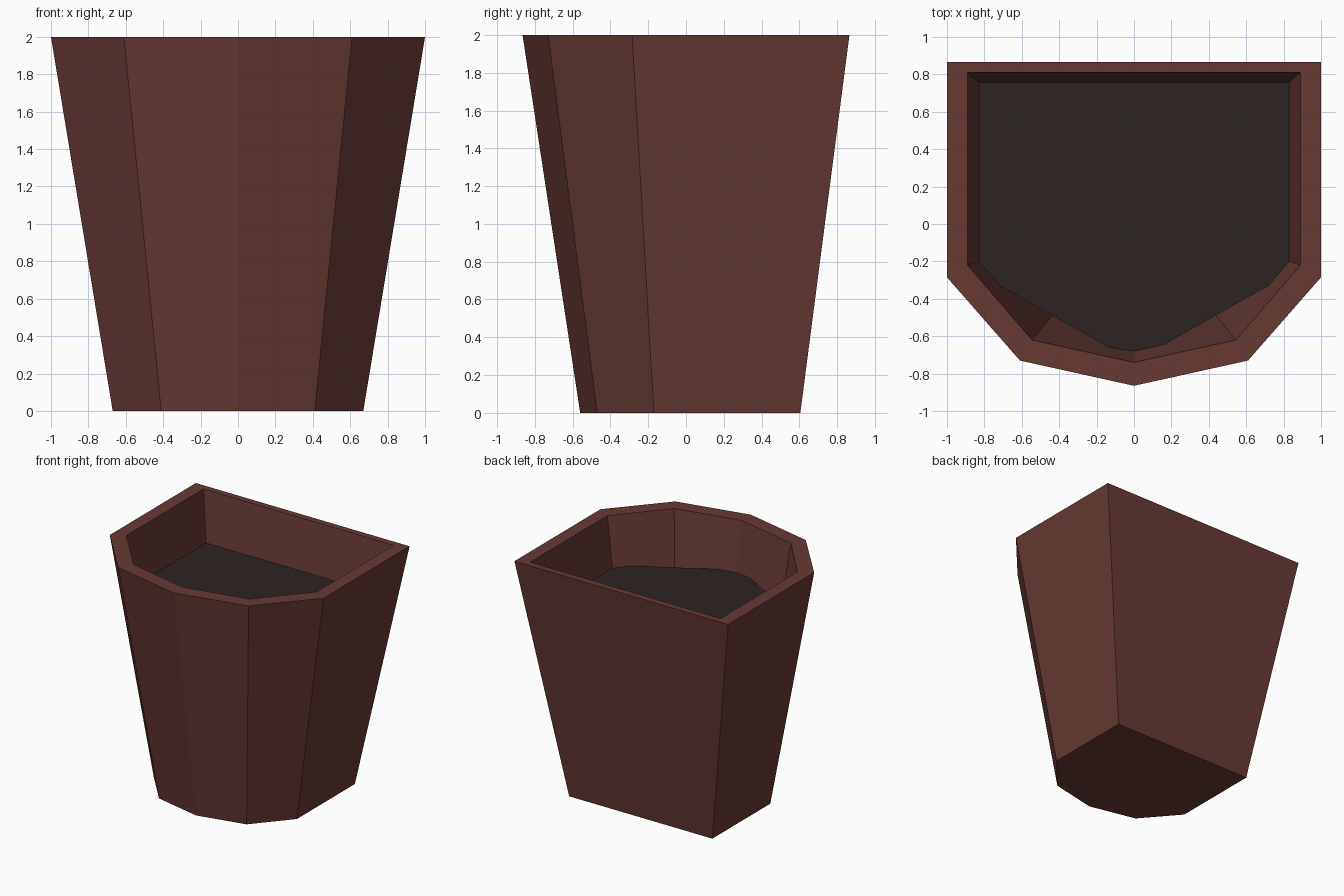
import bpy
import bmesh

cube = bpy.data.objects.get("Cube")
if cube:
    bpy.data.objects.remove(cube, do_unlink=True)


def make_material(name, rgb):
    mat = bpy.data.materials.new(name)
    mat.use_nodes = True
    color = (*rgb, 1.0)
    mat.diffuse_color = color
    mat.node_tree.nodes["Principled BSDF"].inputs["Base Color"].default_value = color
    return mat


def mirrored(half):
    """Close a half outline, listed from back to front, across x = 0."""
    return half + [(-x, y) for x, y in reversed(half) if x > 0]


def make_object(name, bm, mat):
    bmesh.ops.recalc_face_normals(bm, faces=bm.faces)
    mesh = bpy.data.meshes.new(name)
    bm.to_mesh(mesh)
    bm.free()
    mesh.materials.append(mat)
    obj = bpy.data.objects.new(name, mesh)
    bpy.context.collection.objects.link(obj)
    return obj


def add_ring(bm, half, z):
    return [bm.verts.new((x, y, z)) for x, y in mirrored(half)]


terracotta = make_material("dark terracotta", (0.136, 0.042, 0.034))
soil_brown = make_material("dark soil", (0.026, 0.017, 0.016))

# Pot shell: base, outer wall, rim, inner wall and inner floor
sections = [
    ([(0.67, 0.605), (0.67, -0.17), (0.41, -0.47), (0, -0.56)], 0.0),
    ([(1.0, 0.865), (1.0, -0.285), (0.61, -0.73), (0, -0.865)], 2.0),
    ([(0.89, 0.81), (0.89, -0.22), (0.545, -0.62), (0, -0.74)], 2.0),
    ([(0.63, 0.585), (0.63, -0.13), (0.387, -0.425), (0, -0.48)], 0.2),
]
bm = bmesh.new()
rings = [add_ring(bm, half, z) for half, z in sections]
for low, high in zip(rings, rings[1:]):
    for i in range(len(low)):
        j = (i + 1) % len(low)
        bm.faces.new((low[i], low[j], high[j], high[i]))
bm.faces.new(rings[0])
bm.faces.new(rings[-1])
make_object("planter_pot", bm, terracotta)

# Soil: flat sheet tucked into the walls, leaving gaps at the front corners
bm = bmesh.new()
face = bm.faces.new(add_ring(bm, [(0.86, 0.785), (0.86, -0.25), (0, -0.735)], 1.58))
face.normal_update()
soil = make_object("soil", bm, soil_brown)
if soil.data.polygons[0].normal.z < 0:
    soil.data.flip_normals()
